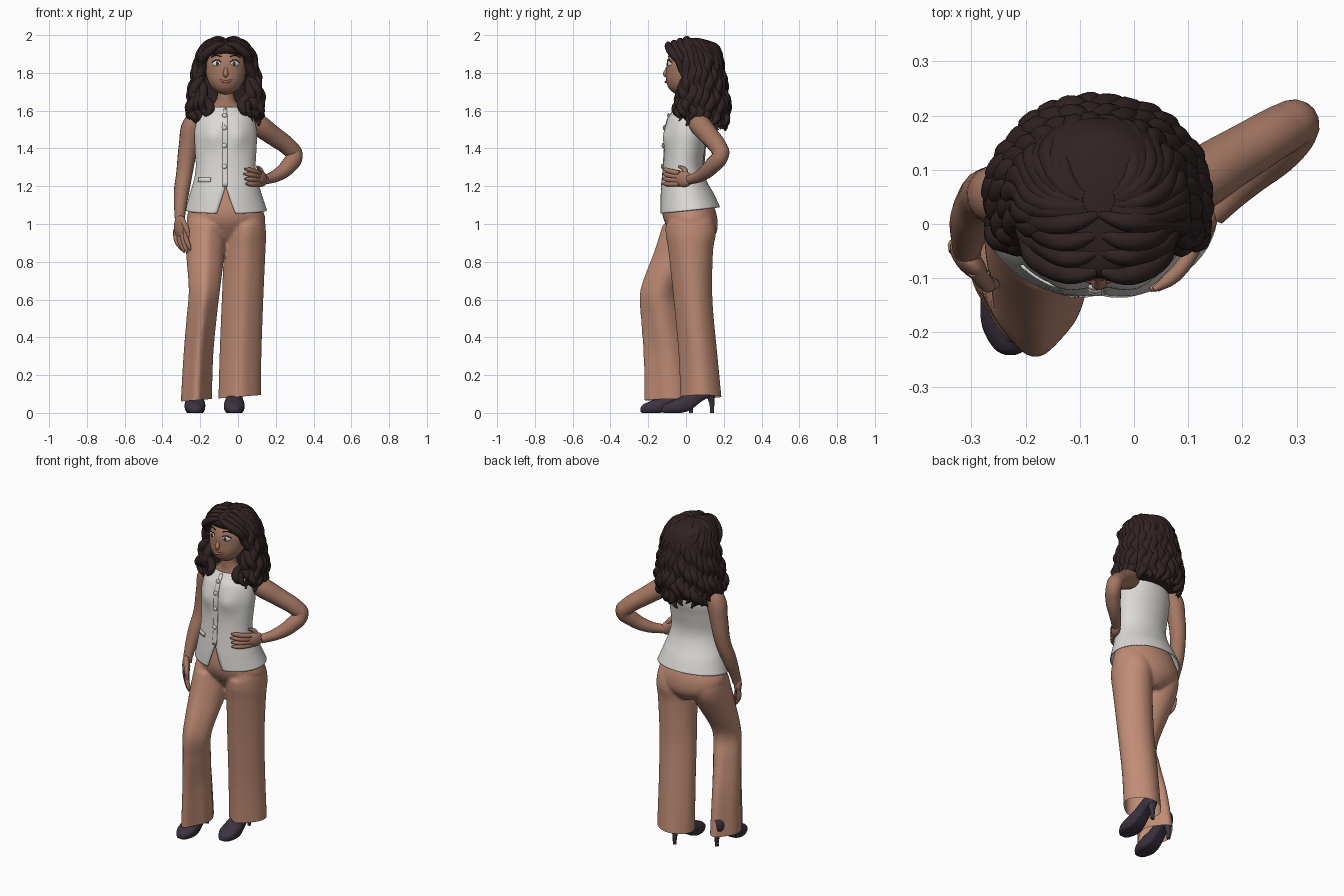
import bpy, bmesh, math, random
from mathutils import Vector, Matrix

if "Cube" in bpy.data.objects:
    bpy.data.objects.remove(bpy.data.objects["Cube"])

random.seed(4)
CX = -0.065                                   # body centre line


def material(name, rgb):
    m = bpy.data.materials.new(name)
    m.diffuse_color = (*rgb, 1)
    m.use_nodes = True
    m.node_tree.nodes["Principled BSDF"].inputs["Base Color"].default_value = m.diffuse_color
    return m


SKIN = material("skin", (0.37, 0.185, 0.125))
TAN = material("tan_cloth", (0.53, 0.265, 0.18))
WHITE = material("white_cloth", (0.72, 0.70, 0.67))
HAIR = material("dark_hair", (0.030, 0.017, 0.016))
SHOE = material("shoe_leather", (0.045, 0.033, 0.052))
EYE = material("eye_white", (0.75, 0.72, 0.70))
IRIS = material("iris_brown", (0.06, 0.03, 0.02))
LIP = material("lip", (0.36, 0.12, 0.10))
METAL = material("silver", (0.55, 0.55, 0.55))


def spline(keys, n=6):
    """Catmull-Rom through tuples of any length."""
    out = []
    for i in range(len(keys) - 1):
        p = [keys[max(0, min(len(keys) - 1, i + d))] for d in (-1, 0, 1, 2)]
        for s in range(n):
            t = s / n
            out.append(tuple(0.5 * (2 * b + (c - a) * t + (2*a - 5*b + 4*c - d) * t*t
                                    + (3*b - a - 3*c + d) * t**3) for a, b, c, d in zip(*p)))
    return out + [tuple(keys[-1])]


def mesh_object(name, bm, mat, angle=60):
    bmesh.ops.recalc_face_normals(bm, faces=bm.faces)
    me = bpy.data.meshes.new(name)
    bm.to_mesh(me)
    bm.free()
    me.materials.append(mat)
    ob = bpy.data.objects.new(name, me)
    bpy.context.collection.objects.link(ob)
    for o in bpy.context.selected_objects:
        o.select_set(False)
    bpy.context.view_layer.objects.active = ob
    ob.select_set(True)
    bpy.ops.object.shade_smooth_by_angle(angle=math.radians(angle))
    return ob


def add_rings(bm, rings, closed=True, caps=True):
    vs = [[bm.verts.new(p) for p in r] for r in rings]
    n = len(vs[0])
    for a, b in zip(vs, vs[1:]):
        for i in range(n if closed else n - 1):
            j = (i + 1) % n
            bm.faces.new((a[i], a[j], b[j], b[i]))
    if caps:
        bm.faces.new(vs[0])
        bm.faces.new(vs[-1])


def skin_rings(name, rings, mat, closed=True, caps=True):
    bm = bmesh.new()
    add_rings(bm, rings, closed, caps)
    return mesh_object(name, bm, mat)


def ring(k, crease=0.0, pinch=0.0, n=40):
    cx, cy, z, rx, ry = k
    pts = []
    for i in range(n):
        a = math.tau * i / n
        q = 1 - pinch * math.sin(2 * a) ** 2
        pts.append((cx + q * rx * math.sin(a), cy - q * ry * math.cos(a) - crease * max(0, math.cos(a)) ** 12, z))
    return pts


def loft(name, keys, mat):
    return skin_rings(name, [ring(k) for k in spline(keys)], mat)


def tubes(name, paths, mat, res=4, bev=3):
    """Each path is a list of (x, y, z, radius)."""
    cu = bpy.data.curves.new(name, 'CURVE')
    cu.dimensions, cu.bevel_depth, cu.bevel_resolution = '3D', 1.0, bev
    cu.resolution_u, cu.use_fill_caps = res, True
    for path in paths:
        s = cu.splines.new('BEZIER')
        s.radius_interpolation = 'CARDINAL'
        s.bezier_points.add(len(path) - 1)
        for b, (x, y, z, r) in zip(s.bezier_points, path):
            b.co, b.radius = (x, y, z), r
            b.handle_left_type = b.handle_right_type = 'AUTO'
    tmp = bpy.data.objects.new(name + "_curve", cu)
    bpy.context.collection.objects.link(tmp)
    bpy.context.view_layer.update()
    me = bpy.data.meshes.new_from_object(tmp.evaluated_get(bpy.context.evaluated_depsgraph_get()))
    bpy.data.objects.remove(tmp)
    bm = bmesh.new()
    bm.from_mesh(me)
    return mesh_object(name, bm, mat)


def ball(name, loc, size, mat, rz=0.0):
    bm = bmesh.new()
    bmesh.ops.create_uvsphere(bm, u_segments=24, v_segments=16, radius=1)
    bm.transform(Matrix.Translation(loc) @ Matrix.Rotation(rz, 4, 'Z') @ Matrix.Diagonal((*size, 1)))
    return mesh_object(name, bm, mat)


# trousers: hips and two flared, creased legs fused into one skin, then cut open at the hems
FORWARD = [(-.15, .02, 1.09, .07, .085), (-.165, .015, 1.03, .1, .115), (-.17, .002, .95, .105, .128),
           (-.173, -.04, .85, .102, .118), (-.178, -.138, .65, .083, .092), (-.193, -.127, .5, .08, .1),
           (-.21, -.095, .3, .079, .118), (-.222, -.073, .03, .083, .136)]
STANDING = [(.02, .02, 1.09, .07, .085), (.037, .025, 1.03, .1, .118), (.04, .03, .95, .108, .128),
            (.035, .03, .85, .11, .113), (.024, .042, .6, .11, .098), (.013, .069, .3, .111, .098),
            (.008, .087, .03, .113, .106)]
HIPS = [(CX, -.01, 1.24, .145, .095), (CX, .01, 1.1, .186, .136), (CX + .002, .025, 1.02, .208, .142),
        (CX, .042, .95, .17, .118), (CX, .045, .89, .06, .07)]
bm = bmesh.new()
for keys, crease, pinch in ((FORWARD, .012, .14), (STANDING, .01, .05), (HIPS, 0, 0)):
    add_rings(bm, [ring(k, crease * (k[2] < 1), pinch * max(0, min(1, 1.6 - 1.8 * k[2]))) for k in spline(keys)])
trousers = mesh_object("trousers", bm, TAN)
m = trousers.modifiers.new("fuse", 'REMESH')
m.mode, m.voxel_size, m.use_smooth_shade = 'VOXEL', .008, True
m = trousers.modifiers.new("relax", 'SMOOTH')
m.factor, m.iterations = .5, 5
for m in ("fuse", "relax"):
    bpy.ops.object.modifier_apply(modifier=m)
bm = bmesh.new()
bm.from_mesh(trousers.data)
bmesh.ops.bisect_plane(bm, geom=bm.verts[:] + bm.edges[:] + bm.faces[:], plane_co=(-.1, 0, .077),
                       plane_no=Vector((-.08, 0, 1)).normalized(), clear_inner=True)
bm.to_mesh(trousers.data)
bm.free()

# waistcoat: open loft with a notch at the front hem, hem a little higher behind
VEST = spline([(CX + .002, .02, 1.055, .217, .16), (CX, .006, 1.15, .191, .141), (CX, -.015, 1.28, .16, .107),
               (CX, -.007, 1.4, .163, .108), (CX, .002, 1.48, .166, .115), (CX, .008, 1.55, .152, .108),
               (CX, .014, 1.59, .126, .09), (CX, .012, 1.62, .09, .068)])


def vest_point(a, z, off=0.0):
    for k0, k1 in zip(VEST, VEST[1:]):
        if z <= k1[2]:
            break
    t = (z - k0[2]) / (k1[2] - k0[2])
    cx, cy, _, rx, ry = [u + (v - u) * t for u, v in zip(k0, k1)]
    x, y = cx + (rx + off) * math.sin(a), cy - (ry + off) * math.cos(a)
    if math.cos(a) > 0:                        # bust
        y -= .016 * math.exp(-((abs(x - CX) - .07) / .045) ** 2 - ((z - 1.46) / .06) ** 2)
    return (x, y, z + max(0, 1.2 - z) * .12 * (1 - math.cos(a)))


def vest_patch(name, a0, a1, z0, z1, off, n, m, thick):
    rings = [[vest_point(a0 + (a1 - a0) * i / n, z0 + (z1 - z0) * j / m, off) for i in range(n + 1)]
             for j in range(m + 1)]
    ob = skin_rings(name, rings, WHITE, False, False)
    ob.modifiers.new("thickness", 'SOLIDIFY').thickness = thick


rings = []
for k in VEST:
    g = .005 + max(0, 1.2 - k[2]) * 1.6
    rings.append([vest_point(g + (math.tau - 2 * g) * i / 56, k[2]) for i in range(57)])
vest = skin_rings("waistcoat", rings, WHITE, False, False)
vest.modifiers.new("thickness", 'SOLIDIFY').thickness = .006
vest_patch("front_placket", -.1, .06, 1.2, 1.61, .003, 4, 20, .004)
vest_patch("pocket_flap", -.98, -.48, 1.222, 1.246, .006, 8, 2, .005)
for i, z in enumerate((1.575, 1.51, 1.415, 1.305)):
    ball(f"button_{i + 1}", vest_point(-.04, z, .006), (.013, .007, .013), WHITE)

# neck, shoulders and arms
loft("neck_and_shoulders", [(CX, .01, 1.75, .045, .045), (CX, .01, 1.67, .046, .046), (CX, .018, 1.62, .078, .056),
                            (CX, .02, 1.57, .13, .078), (CX, .01, 1.48, .14, .085)], SKIN)
tubes("hanging_arm", [[(-.18, .045, 1.575, .035), (-.232, .05, 1.535, .055), (-.262, .055, 1.42, .051),
                       (-.282, .045, 1.28, .044), (-.3, .005, 1.16, .04), (-.308, -.042, 1.04, .028),
                       (-.308, -.055, 1.0, .026)]], SKIN, 6, 6)
tubes("bent_arm", [[(.03, .05, 1.575, .035), (.085, .065, 1.54, .056), (.19, .125, 1.465, .052), (.275, .175, 1.4, .047),
                    (.298, .185, 1.37, .044), (.27, .14, 1.31, .043), (.2, .075, 1.255, .033),
                    (.145, .02, 1.235, .026)]], SKIN, 6, 6)

# hands
ball("hanging_palm", (-.305, -.068, .985), (.022, .046, .06), SKIN, math.radians(42))
tubes("hanging_fingers", [[(-.33 + .017 * i, -.04 - .019 * i, .97, .014), (-.325 + .018 * i, -.05 - .019 * i, .91, .013),
                           (-.305 + .016 * i, -.06 - .017 * i, .875 - .012 * (i in (1, 2)), .01),
                           (-.298 + .015 * i, -.06 - .017 * i, .858 - .012 * (i in (1, 2)), .004)] for i in range(4)]
      + [[(-.295, -.085, 1.02, .014), (-.27, -.112, .97, .014), (-.262, -.118, .93, .006)]], SKIN)
ball("hip_palm", (.122, -.012, 1.238), (.024, .055, .042), SKIN, math.radians(-28))
tubes("hip_fingers", [[(.115, -.035, 1.212 + .019 * i, .014), (.088, -.08, 1.212 + .022 * i, .014),
                       (.06, -.106, 1.212 + .025 * i, .012), (.03 + .006 * abs(i - 2), -.121, 1.213 + .026 * i, .005)]
                      for i in range(4)]
      + [[(.13, .0, 1.26, .014), (.115, -.01, 1.29, .013), (.1, -.04, 1.305, .006)]], SKIN)

# head with chin pushed forward
bm = bmesh.new()
bmesh.ops.create_uvsphere(bm, u_segments=36, v_segments=24, radius=1)
for v in bm.verts:
    x, y, z = v.co
    v.co = (CX + .106 * x, .105 * y - .034 * max(0, -z - .1), 1.82 + .134 * z)
mesh_object("head", bm, SKIN)
tubes("nose", [[(CX, -.092, 1.845, .006), (CX, -.104, 1.81, .011), (CX, -.107, 1.792, .015), (CX, -.1, 1.78, .008)]], SKIN)
tubes("lips", [[(CX - .042, -.09, 1.774, .003), (CX - .02, -.1025, 1.757, .006), (CX, -.106, 1.752, .007),
                (CX + .02, -.1025, 1.757, .006), (CX + .042, -.09, 1.774, .003)]], LIP)
for side, s in (("right", -1), ("left", 1)):
    ball(side + "_eye", (CX + s * .047, -.084, 1.85), (.026, .013, .018), EYE, s * .4)
    ball(side + "_iris", (CX + s * .045, -.0935, 1.85), (.011, .006, .012), IRIS, s * .4)
    tubes(side + "_lash", [[(CX + s * d, y, z, .003) for d, y, z in
                            ((.022, -.095, 1.855), (.045, -.095, 1.869), (.072, -.077, 1.856))]], HAIR)
    tubes(side + "_eyebrow", [[(CX + s * d, y, z, .003) for d, y, z in
                               ((.024, -.092, 1.886), (.05, -.085, 1.894), (.078, -.066, 1.882))]], HAIR)
    ball(side + "_ear", (CX + s * .108, .012, 1.825), (.014, .02, .032), SKIN)
    ball(side + "_earring", (CX + s * .122, .004, 1.795), (.007, .007, .012), METAL)

# hair: solid mass under wavy locks swept back from a centre parting
loft("hair_mass", [(CX, .04, 1.98, .04, .05), (CX, .035, 1.955, .1, .128), (CX, .05, 1.91, .137, .142),
                   (CX, .08, 1.865, .145, .118), (CX, .108, 1.75, .152, .103), (CX, .118, 1.6, .165, .092),
                   (CX, .112, 1.54, .145, .07)], HAIR)
ENV = [(.03, 1.972), (.085, 1.962), (.132, 1.908), (.15, 1.83), (.164, 1.75), (.176, 1.68), (.18, 1.6), (.168, 1.53)]
locks = []
for s in (-1, 1):
    for i in range(10):
        th, ph = math.radians(74 + 101 * i / 9), random.uniform(0, 6.3)
        drop = random.uniform(-.012, .022) - .03 * max(0, -math.cos(th))
        path = spline(ENV, 3)
        lock = []
        for j, (r, z) in enumerate(path):
            f = j / (len(path) - 1)
            a = th * (.6 + .4 * min(1, f * 2.8)) + .1 * f * math.sin(z * 58 + ph)
            r += .013 * f * math.cos(z * 58 + ph)
            rad = .012 + .016 * min(1, f * 2.5) if f < .88 else .026 - .18 * (f - .88)
            lock.append((CX + s * r * math.sin(a), .045 - r * math.cos(a) * .91, z + drop * f, rad))
        locks.append(lock)
    for k in range(4):                         # curtains framing the face
        ph = random.uniform(0, 6.3)
        path = spline([(.004, -.088 + .035 * k, 1.955 + .007 * k), (.055, -.094 + .032 * k, 1.943 + .011 * k),
                       (.112, -.055 + .022 * k, 1.885 + .01 * k), (.134, -.004 + .008 * k, 1.8),
                       (.128 + .01 * k, -.015, 1.72), (.095 + .027 * k, -.042 + .008 * k, 1.64),
                       (.088 + .03 * k, -.04 + .008 * k, 1.545 + .01 * (k % 2))], 3)
        lock = []
        for j, (x, y, z) in enumerate(path):
            f = j / (len(path) - 1)
            w = .014 * f
            rad = .008 + .016 * min(1, f * 4) if f < .88 else .024 - .17 * (f - .88)
            lock.append((CX + s * (x + w * math.sin(z * 60 + ph)), y + w * math.cos(z * 60 + ph), z, rad))
        locks.append(lock)
tubes("hair_locks", locks, HAIR, 3, 3)

# high-heeled shoes: (y, bottom, top, half width)
LAST = spline([(-.142, .008, .022, .008), (-.13, .0, .042, .03), (-.09, 0, .062, .052), (-.04, 0, .085, .055),
               (.01, .015, .11, .047), (.07, .06, .15, .038), (.12, .09, .17, .036), (.142, .1, .165, .02)], 4)
for side, ox, oy in (("forward", -.228, -.1), ("standing", -.02, .012)):
    rings = []
    for y, b, t, w in LAST:
        c = [(math.cos(math.tau * i / 20), math.sin(math.tau * i / 20)) for i in range(20)]
        rings.append([(ox + w * u, oy + y, max(b, (b + t) / 2 + (t - b) * (.5 if v > 0 else .8) * v)) for u, v in c])
    skin_rings(side + "_shoe", rings, SHOE)
    tubes(side + "_heel", [[(ox, oy + .115, .115, .03), (ox, oy + .122, .07, .018), (ox, oy + .126, .03, .012),
                            (ox, oy + .126, 0, .011)]], SHOE)
